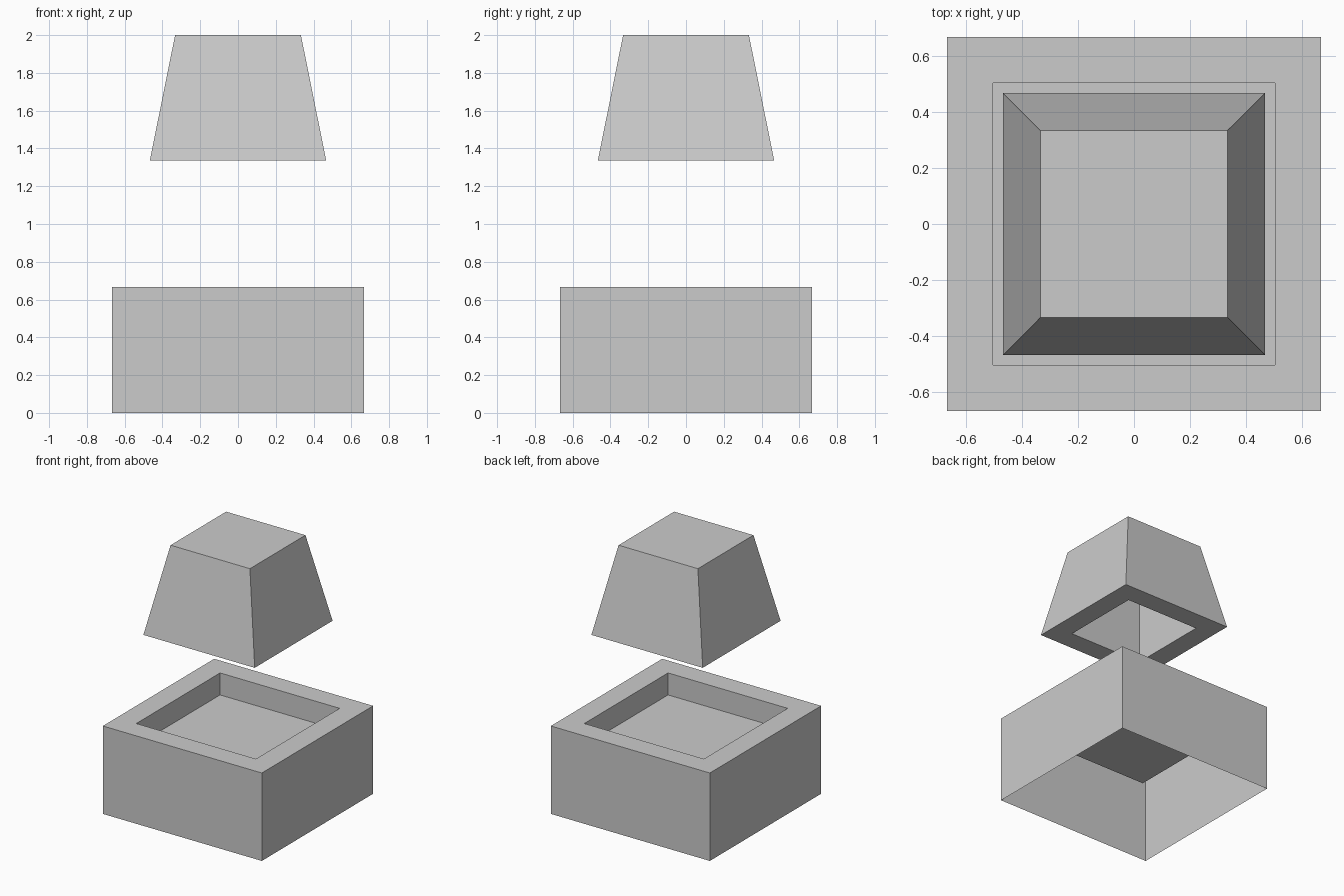
import bpy
import bmesh

default = bpy.data.objects.get("Cube")
if default:
    bpy.data.objects.remove(default, do_unlink=True)

# Single matte grey for both parts
grey = bpy.data.materials.new("light grey")
grey.use_nodes = True
colour = (0.6, 0.6, 0.6, 1)
grey.diffuse_color = colour
grey.node_tree.nodes["Principled BSDF"].inputs["Base Color"].default_value = colour


def square_shell(name, profile, cap_start, cap_end):
    """Skin a stack of square loops, each given as (half width, height)."""
    bm = bmesh.new()
    loops = []
    for half, z in profile:
        corners = ((-half, -half), (half, -half), (half, half), (-half, half))
        loops.append([bm.verts.new((x, y, z)) for x, y in corners])
    for low, high in zip(loops, loops[1:]):
        for i in range(4):
            j = (i + 1) % 4
            bm.faces.new((low[i], low[j], high[j], high[i]))
    if cap_start:
        bm.faces.new(loops[0][::-1])
    if cap_end:
        bm.faces.new(loops[-1])
    mesh = bpy.data.meshes.new(name)
    bm.to_mesh(mesh)
    bm.free()
    mesh.materials.append(grey)
    obj = bpy.data.objects.new(name, mesh)
    bpy.context.collection.objects.link(obj)
    return obj


# Base: open-bottomed block with a shallow square recess in its top
square_shell("base_block",
             [(0.667, 0), (0.667, 0.667), (0.502, 0.667), (0.502, 0.5)],
             cap_start=False, cap_end=True)

# Cap: tapered block floating above, with a square socket in its underside
square_shell("tapered_cap",
             [(0.311, 1.87), (0.311, 1.335), (0.467, 1.335), (0.333, 2)],
             cap_start=True, cap_end=True)
